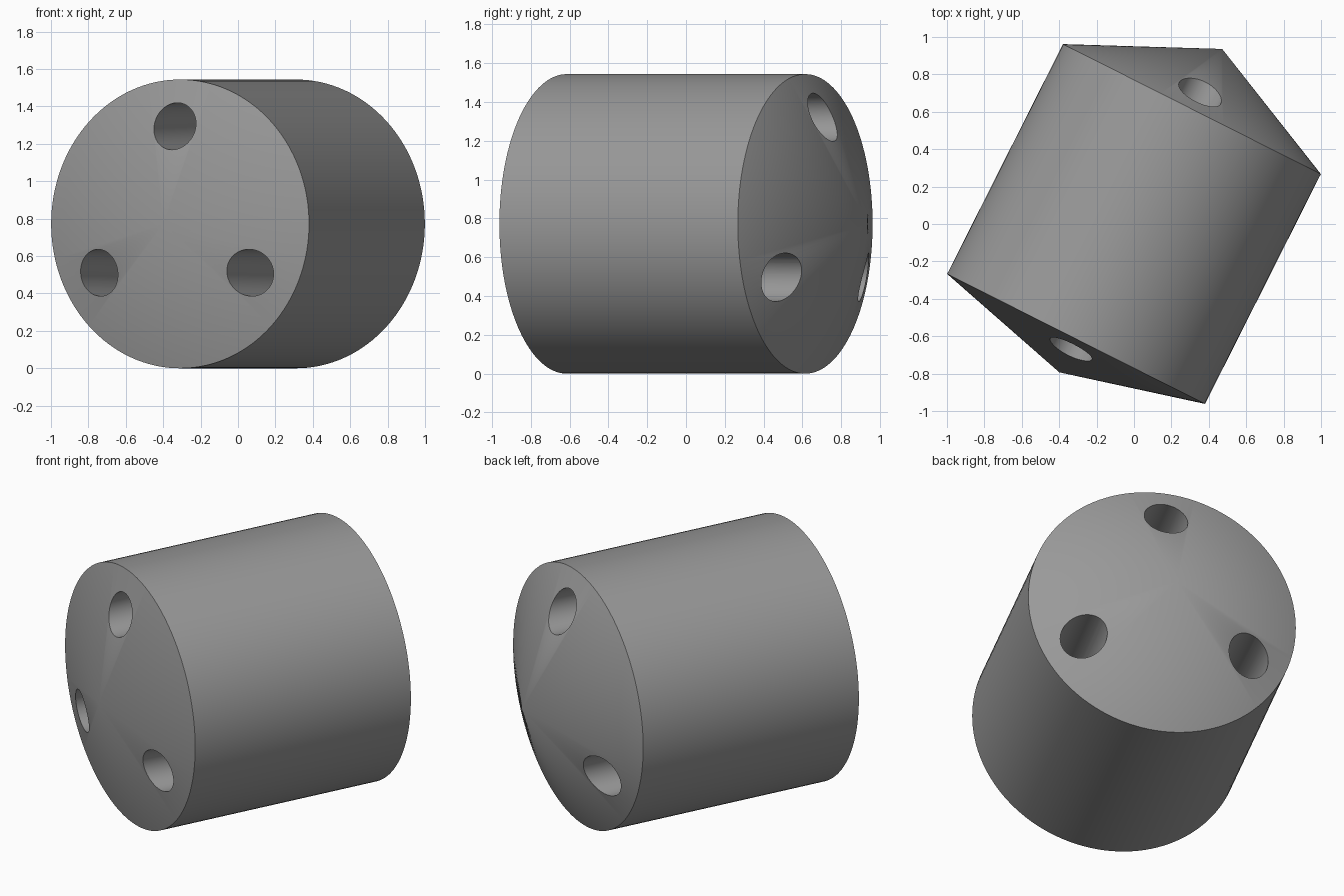
import bpy, bmesh, math
from mathutils import Matrix, Vector

if "Cube" in bpy.data.objects:
    bpy.data.objects.remove(bpy.data.objects["Cube"])

R, HALF = 0.772, 0.688            # barrel radius and half length
FRONT_TIP, REAR_TIP = 0.888, -1.048
HOLE_R = 0.125
SEGMENTS = 128

grey = bpy.data.materials.new("mid grey")
grey.diffuse_color = (0.32, 0.32, 0.32, 1)
grey.use_nodes = True
grey.node_tree.nodes["Principled BSDF"].inputs["Base Color"].default_value = grey.diffuse_color


def make_object(name, bm):
    mesh = bpy.data.meshes.new(name)
    bmesh.ops.recalc_face_normals(bm, faces=bm.faces[:])
    bm.to_mesh(mesh)
    bm.free()
    obj = bpy.data.objects.new(name, mesh)
    bpy.context.collection.objects.link(obj)
    mesh.materials.append(grey)
    return obj


# Barrel with a shallow cone on the front and a taller cone on the rear
bm = bmesh.new()
profile = [(0, REAR_TIP), (R, -HALF), (R, HALF), (0, FRONT_TIP)]
verts = [bm.verts.new((r, 0, z)) for r, z in profile]
edges = [bm.edges.new(pair) for pair in zip(verts, verts[1:])]
bmesh.ops.spin(bm, geom=verts + edges, cent=(0, 0, 0), axis=(0, 0, 1),
               angle=math.tau, steps=SEGMENTS, use_merge=True)
bmesh.ops.remove_doubles(bm, verts=bm.verts[:], dist=1e-5)
barrel = make_object("barrel", bm)

# Three bores run the full length, spreading slightly towards the rear
bm = bmesh.new()
for i in range(3):
    a = math.pi / 2 + i * math.tau / 3
    out = Vector((math.cos(a), math.sin(a), 0))
    front = out * 0.513 + Vector((0, 0, 1.25))
    rear = out * 0.558 + Vector((0, 0, -1.25))
    axis = front - rear
    place = Matrix.Translation((front + rear) / 2) @ axis.to_track_quat('Z', 'Y').to_matrix().to_4x4()
    bmesh.ops.create_cone(bm, cap_ends=True, segments=64, radius1=HOLE_R,
                          radius2=HOLE_R, depth=axis.length, matrix=place)
cutter = make_object("bore_cutter", bm)
cutter.hide_render = True

cut = barrel.modifiers.new("bores", 'BOOLEAN')
cut.operation = 'DIFFERENCE'
cut.solver = 'EXACT'
cut.object = cutter
bpy.context.view_layer.objects.active = barrel
barrel.select_set(True)
bpy.ops.object.modifier_apply(modifier=cut.name)
bpy.data.objects.remove(cutter)

# Lay the barrel down and turn it: local Z becomes the front direction
c, s = 0.893, 0.450
barrel.data.transform(Matrix(((c, 0, -s, 0),
                              (-s, 0, -c, 0),
                              (0, 1, 0, R),
                              (0, 0, 0, 1))))
bpy.ops.object.shade_smooth_by_angle(angle=math.radians(30))
